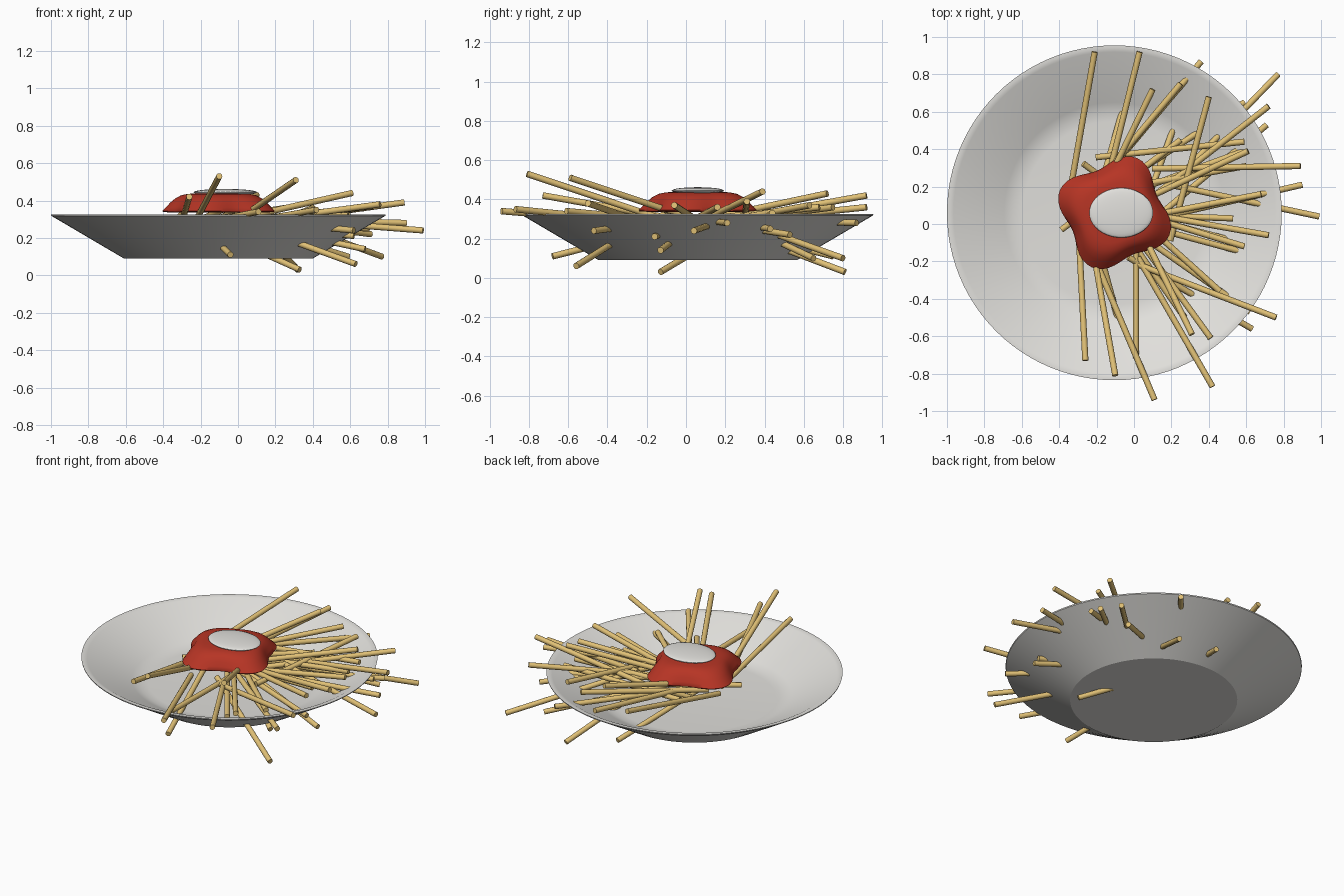
import bpy
import bmesh
from math import cos, sin, pi, radians, sqrt
from mathutils import Vector

default_cube = bpy.data.objects.get("Cube")
if default_cube:
    bpy.data.objects.remove(default_cube, do_unlink=True)


def make_material(name, color):
    material = bpy.data.materials.new(name)
    material.use_nodes = True
    material.diffuse_color = (*color, 1)
    material.node_tree.nodes["Principled BSDF"].inputs["Base Color"].default_value = (*color, 1)
    return material


ceramic = make_material("white ceramic", (0.76, 0.75, 0.72))
sauce_red = make_material("tomato red", (0.47, 0.035, 0.018))
pasta = make_material("pasta yellow", (0.75, 0.53, 0.18))


def finish(bm, name, material, angle=40):
    """Turn a bmesh into a shaded, coloured object."""
    bmesh.ops.recalc_face_normals(bm, faces=bm.faces)
    mesh = bpy.data.meshes.new(name)
    bm.to_mesh(mesh)
    bm.free()
    mesh.materials.append(material)
    part = bpy.data.objects.new(name, mesh)
    bpy.context.collection.objects.link(part)
    bpy.ops.object.select_all(action="DESELECT")
    part.select_set(True)
    bpy.context.view_layer.objects.active = part
    bpy.ops.object.shade_smooth_by_angle(angle=radians(angle))


def loft(name, material, center, profile, segments, outline, angle):
    """Stack rings that follow an outline, and cap both ends."""
    bm = bmesh.new()
    rings = []
    for radius, height in profile:
        ring = []
        for i in range(segments):
            theta = 2 * pi * i / segments
            r = outline(theta, radius)
            ring.append(bm.verts.new((center[0] + r * cos(theta),
                                      center[1] + r * sin(theta), height)))
        rings.append(ring)
    for low, high in zip(rings, rings[1:]):
        for i in range(segments):
            j = (i + 1) % segments
            bm.faces.new((low[i], low[j], high[j], high[i]))
    bm.faces.new(rings[0])
    bm.faces.new(rings[-1])
    finish(bm, name, material, angle)


# Plate: straight flared outside with a crisp foot, thin rim, soft inside
plate_profile = [(0.505, 0.09), (0.893, 0.318), (0.895, 0.325), (0.88, 0.325),
                 (0.86, 0.32), (0.59, 0.178), (0.54, 0.16), (0.49, 0.156)]
loft("plate", ceramic, (-0.105, 0.06), plate_profile, 96, lambda theta, r: r, 25)


# Sauce: four drooping lobes that fade out towards the top
def lobed(theta, r):
    return r * (1 + 0.13 * min(1, r / 0.28) ** 2 * cos(4 * (theta - radians(68))))


sauce_profile = [(0.2, 0.335), (0.275, 0.338), (0.28, 0.345), (0.264, 0.365),
                 (0.244, 0.39), (0.222, 0.412), (0.195, 0.428), (0.16, 0.436),
                 (0.08, 0.438)]
loft("sauce", sauce_red, (-0.104, 0.06), sauce_profile, 64, lobed, 60)

# Topping: flat oval lens on the sauce
bm = bmesh.new()
bmesh.ops.create_uvsphere(bm, u_segments=40, v_segments=16, radius=1)
bmesh.ops.scale(bm, vec=(0.17, 0.133, 0.018), verts=bm.verts)
bmesh.ops.translate(bm, vec=(-0.068, 0.06, 0.444), verts=bm.verts)
finish(bm, "topping", ceramic, 80)

# Noodles: straight rods of one length, as tip x, tip y, heading, tip height
LENGTH, THICKNESS = 0.8, 0.0165


def add_noodles(name, tips, start_height):
    for number, (x, y, heading, z) in enumerate(tips, start=1):
        rise = z - start_height
        run = sqrt(LENGTH ** 2 - rise ** 2)
        turn = radians(heading)
        axis = Vector((run * cos(turn), run * sin(turn), rise))
        bm = bmesh.new()
        bmesh.ops.create_cone(bm, cap_ends=True, segments=12, radius1=THICKNESS,
                              radius2=THICKNESS, depth=LENGTH)
        matrix = axis.to_track_quat("Z", "Y").to_matrix().to_4x4()
        matrix.translation = Vector((x, y, z)) - axis / 2
        bmesh.ops.transform(bm, matrix=matrix, verts=bm.verts)
        finish(bm, f"{name}_{number}", pasta)


# Noodles lying in the plate or over its rim
add_noodles("resting_noodle", [
    (-.21, .92, 80, .42), (.03, .92, 76, .36), (.1, .72, 64, .43),
    (.25, .75, 50, .36), (.4, .68, 75, .36), (.72, .63, 38, .37),
    (.59, .44, 6, .33), (.61, .39, 25, .44), (.6, .31, 10, .32),
    (.89, .31, 1, .39), (.68, .16, 11, .36), (.72, -.06, -10, .37),
    (.59, -.12, -17, .32), (.53, .03, -2, .3), (.76, -.5, -21, .38),
    (.46, -.36, -42, .28), (.41, -.61, -54, .34), (.31, -.59, -64, .51),
    (.27, -.5, -55, .24), (.42, -.87, -60, .35), (.11, -.94, -67, .34),
    (.01, -.72, -90, .29), (-.1, -.81, -80, .53), (-.26, -.73, -87, .42),
    (.25, .45, 37, .3),
], 0.28)

# Noodles poking out through the underside of the plate
add_noodles("piercing_noodle", [
    (-.04, -.68, -75, .11), (.33, -.13, -37, .03), (.99, .04, -12, .24),
    (.9, .21, 13, .28), (.77, .8, 46, .1), (.63, -.56, -30, .06),
    (.36, .87, 50, .28), (.32, .81, 70, .03), (.71, .53, 40, .22),
    (.59, .65, 33, .1), (-.02, .75, 74, .11), (.62, -.16, -15, .21),
    (.62, -.47, -35, .24), (.68, -.13, -15, .14), (.7, .43, 20, .25),
], 0.3)
